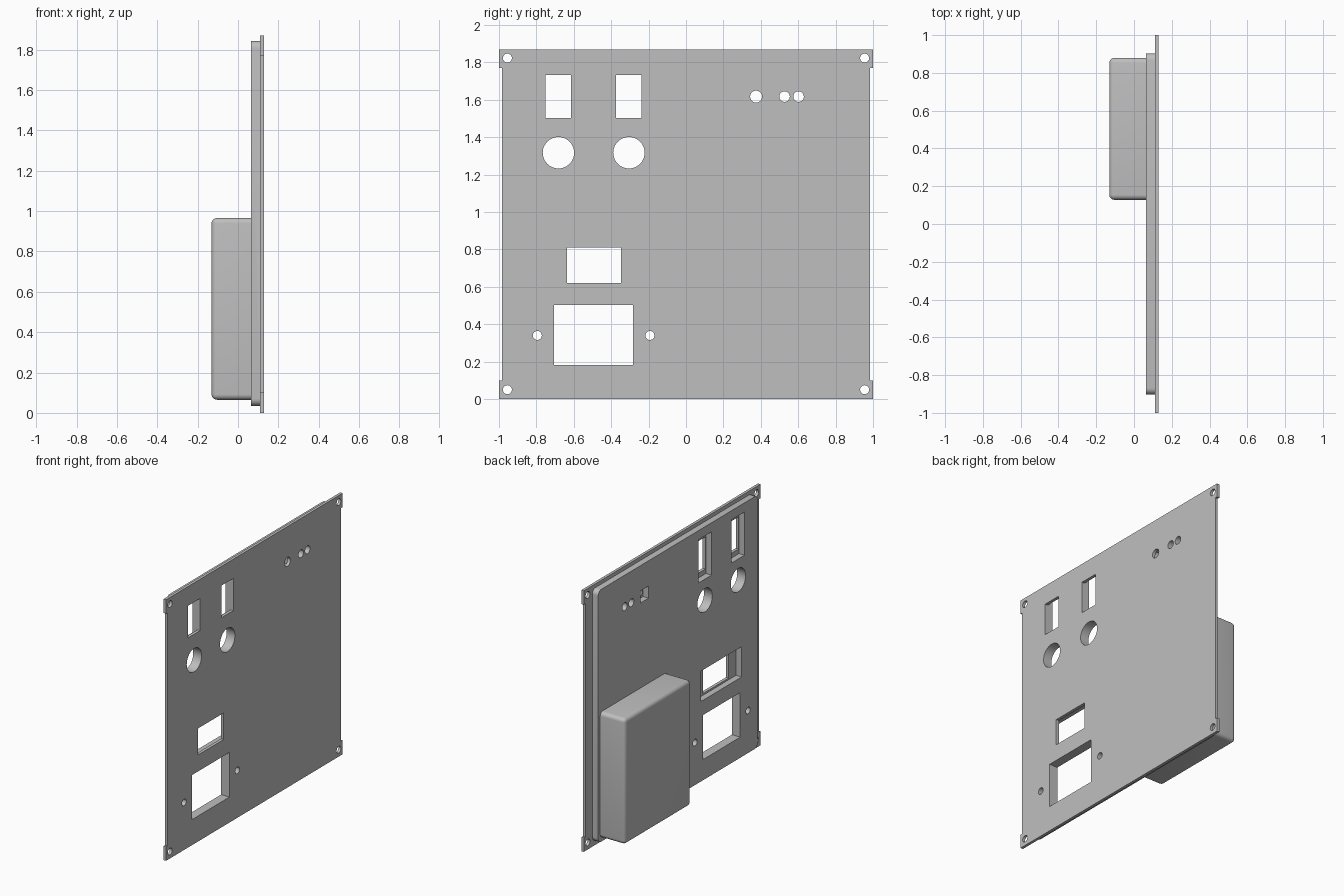
import bpy, bmesh, math

if "Cube" in bpy.data.objects:
    bpy.data.objects.remove(bpy.data.objects["Cube"])

grey = bpy.data.materials.new("light_grey")
grey.diffuse_color = (0.52, 0.52, 0.52, 1)
grey.use_nodes = True
grey.node_tree.nodes["Principled BSDF"].inputs["Base Color"].default_value = grey.diffuse_color


def prism(name, pts, x0, x1):
    """Extrude a (y, z) outline along x."""
    bm = bmesh.new()
    face = bm.faces.new([bm.verts.new((x0, y, z)) for y, z in pts])
    ext = bmesh.ops.extrude_face_region(bm, geom=[face])
    for v in [g for g in ext["geom"] if isinstance(g, bmesh.types.BMVert)]:
        v.co.x = x1
    bmesh.ops.recalc_face_normals(bm, faces=bm.faces[:])
    me = bpy.data.meshes.new(name)
    bm.to_mesh(me)
    bm.free()
    ob = bpy.data.objects.new(name, me)
    bpy.context.collection.objects.link(ob)
    me.materials.append(grey)
    return ob


def rect(y0, y1, z0, z1):
    return [(y0, z0), (y1, z0), (y1, z1), (y0, z1)]


def circle(y, z, r, n=32):
    return [(y + r * math.cos(2 * math.pi * i / n),
             z + r * math.sin(2 * math.pi * i / n)) for i in range(n)]


def rounded_rect(y0, y1, z0, z1, r, n=6):
    pts = []
    for k, (cy, cz) in enumerate(rect(y0 + r, y1 - r, z0 + r, z1 - r)):
        for i in range(n + 1):
            a = math.pi * (1 + k / 2) + math.pi / 2 * i / n
            pts.append((cy + r * math.cos(a), cz + r * math.sin(a)))
    return pts


def combine(target, other, operation):
    mod = target.modifiers.new("combine", 'BOOLEAN')
    mod.operation, mod.solver, mod.object = operation, 'EXACT', other
    bpy.context.view_layer.objects.active = target
    bpy.ops.object.modifier_apply(modifier=mod.name)
    bpy.data.objects.remove(other)


# Front plate with four corner tabs
H, TAB, EDGE = 1.87, 0.10, 0.983
side = [(EDGE, TAB), (EDGE, H - TAB)]
outline = [(-1, 0), (1, 0), (1, TAB), *side, (1, H - TAB), (1, H),
           (-1, H), (-1, H - TAB), (-EDGE, H - TAB), (-EDGE, TAB), (-1, TAB)]
panel = prism("mounting_panel", outline, 0.11, 0.13)

# Thicker backing slab with rounded corners
combine(panel, prism("backing", rounded_rect(-0.903, 0.903, 0.035, 1.843, 0.035),
                     0.064, 0.115), 'UNION')

# Rear housing, rounded on every free edge
housing = prism("housing", rect(0.128, 0.88, 0.065, 0.966), -0.131, 0.08)
bm = bmesh.new()
bm.from_mesh(housing.data)
free = [e for e in bm.edges if min(v.co.x for v in e.verts) < 0]
bmesh.ops.bevel(bm, geom=free, offset=0.027, segments=5, profile=0.5, affect='EDGES')
bm.to_mesh(housing.data)
bm.free()
combine(panel, housing, 'UNION')

# Through openings: corner bolts, indicators, screws, round sockets, windows
holes = [circle(sy * 0.955, z, 0.024) for sy in (-1, 1) for z in (0.05, 1.823)]
holes += [circle(y, 1.617, r) for y, r in ((0.375, 0.032), (0.527, 0.028), (0.602, 0.028))]
holes += [circle(y, 0.34, 0.024) for y in (-0.795, -0.193)]
holes += [circle(y, 1.317, 0.084, 48) for y in (-0.682, -0.305)]
holes += [rect(y, y + 0.136, 1.502, 1.732) for y in (-0.75, -0.375)]
holes += [rect(-0.637, -0.347, 0.62, 0.81), rect(-0.705, -0.283, 0.183, 0.502)]
for pts in holes:
    combine(panel, prism("cutter", pts, 0.0, 0.2), 'DIFFERENCE')

# Wider recesses behind the switches, display window and first indicator
pockets = [rect(y, y + 0.146, 1.468, 1.777) for y in (-0.755, -0.38)]
pockets += [rect(-0.72, -0.263, 0.608, 0.825), rect(0.332, 0.422, 1.575, 1.662)]
for pts in pockets:
    combine(panel, prism("cutter", pts, 0.0, 0.108), 'DIFFERENCE')

# Smooth the curved walls, keep the edges sharp
bpy.ops.object.select_all(action='DESELECT')
panel.select_set(True)
bpy.context.view_layer.objects.active = panel
bpy.ops.object.shade_smooth_by_angle(angle=math.radians(30))
